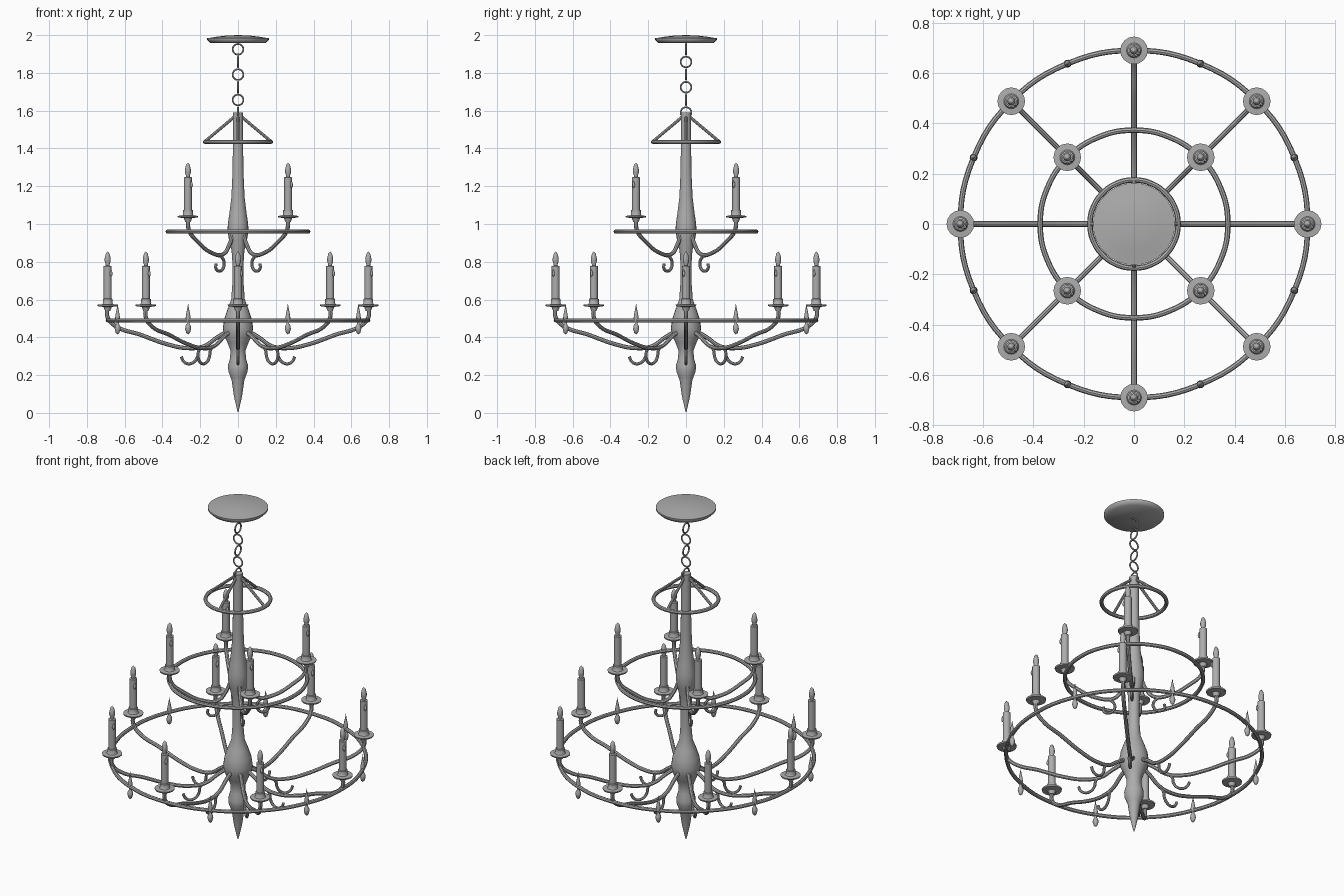
import bpy, math
from mathutils import Vector

if "Cube" in bpy.data.objects:
    bpy.data.objects.remove(bpy.data.objects["Cube"])

metal = bpy.data.materials.new("grey metal")
metal.diffuse_color = (0.42, 0.42, 0.42, 1)
metal.use_nodes = True
metal.node_tree.nodes["Principled BSDF"].inputs["Base Color"].default_value = metal.diffuse_color


def add(name, mesh, loc=(0, 0, 0), angle=0.0):
    ob = bpy.data.objects.new(name, mesh)
    bpy.context.collection.objects.link(ob)
    ob.location, ob.rotation_euler = loc, (0, 0, angle)
    return ob


def finish(mesh, sharp=40):
    """Give the mesh its colour and smooth shading with crisp edges."""
    mesh.materials.clear()
    mesh.materials.append(metal)
    mesh.shade_smooth()
    mesh.set_sharp_from_angle(angle=math.radians(sharp))
    return mesh


def lathe(name, profile, n=24, sharp=40):
    """Revolve (radius, height) points about z."""
    verts, faces = [], []
    for r, z in profile:
        for i in range(n):
            a = 2 * math.pi * i / n
            verts.append((r * math.cos(a), r * math.sin(a), z))
    for k in range(len(profile) - 1):
        for i in range(n):
            j = (i + 1) % n
            faces.append((k * n + i, k * n + j, (k + 1) * n + j, (k + 1) * n + i))
    mesh = bpy.data.meshes.new(name)
    mesh.from_pydata(verts, [], faces)
    import bmesh
    bm = bmesh.new()
    bm.from_mesh(mesh)
    bmesh.ops.remove_doubles(bm, verts=bm.verts, dist=1e-5)
    bmesh.ops.recalc_face_normals(bm, faces=bm.faces)
    bm.to_mesh(mesh)
    bm.free()
    return finish(mesh, sharp)


def tube(name, points, radius, closed=False):
    """Sweep a round bar through (x, y, z) points."""
    cu = bpy.data.curves.new(name, 'CURVE')
    cu.dimensions, cu.bevel_depth, cu.bevel_resolution = '3D', radius, 2
    cu.resolution_u, cu.use_fill_caps = 6, True
    sp = cu.splines.new('BEZIER')
    sp.bezier_points.add(len(points) - 1)
    sp.use_cyclic_u = closed
    for bp, p in zip(sp.bezier_points, points):
        bp.co = p
        bp.handle_left_type = bp.handle_right_type = 'AUTO'
    tmp = bpy.data.objects.new("tmp", cu)
    bpy.context.collection.objects.link(tmp)
    dg = bpy.context.evaluated_depsgraph_get()
    mesh = bpy.data.meshes.new_from_object(tmp.evaluated_get(dg))
    mesh.name = name
    bpy.data.objects.remove(tmp)
    return finish(mesh)


def hoop(name, radius, thickness, n=12):
    pts = [(radius * math.cos(2 * math.pi * i / n),
            radius * math.sin(2 * math.pi * i / n), 0) for i in range(n)]
    return tube(name, pts, thickness, True)


def flat(points):
    return [(r, 0, z) for r, z in points]


def polar(r, a, z):
    return (r * math.cos(a), r * math.sin(a), z)


# Ceiling canopy
add("ceiling_canopy", lathe("ceiling_canopy", [
    (0, 1.957), (.145, 1.957), (.163, 1.975), (.163, 1.984), (.145, 1.986),
    (.11, 1.992), (.06, 1.998), (0, 2.0)], 40, 50))

# Chain of alternating round links
link = hoop("chain_link", .028, .0045, 10)
for i in range(6):
    ob = add("chain_link", link, (0, 0, 1.925 - .067 * i))
    ob.rotation_euler = (math.pi / 2, 0, (i % 2) * math.pi / 2)

# Turned central column with pointed finial
add("central_column", lathe("central_column", [
    (0, 1.59), (.026, 1.59), (.027, 1.4), (.030, 1.25), (.035, 1.14), (.045, 1.06),
    (.054, 1.0), (.055, .96), (.047, .91), (.034, .86), (.030, .80), (.030, .68),
    (.036, .60), (.055, .55), (.072, .50), (.080, .45), (.074, .41), (.055, .37),
    (.040, .33), (.042, .29), (.053, .25), (.051, .22), (.038, .185), (.034, .175),
    (.022, .09), (.006, .02), (0, 0)], 24, 60))

# Three hoops
for name, r, z in (("top_hoop", .175, 1.435), ("upper_hoop", .373, .96),
                   ("lower_hoop", .69, .49)):
    add(name, hoop(name, r, .011, 16), (0, 0, z))

# Slanted struts of the top hoop
strut = tube("top_strut", flat([(.01, 1.575), (.175, 1.437)]), .008)
for i in range(4):
    add("top_strut", strut, angle=i * math.pi / 2)

# Candle with drip pan, cup and flame bulb; origin at the pan underside
candle = lathe("candle", [
    (0, -.025), (.014, -.025), (.022, -.004), (.053, 0), (.055, .008), (.030, .010),
    (.026, .015), (.026, .038), (.021, .040), (.021, .212), (.011, .214), (.011, .222),
    (.016, .238), (.016, .252), (.010, .278), (0, .29)], 16)
drip = lathe("wax_drip", [(0, -.02), (.006, -.014), (.008, -.004), (.006, .008), (0, .02)], 8, 80)

# Arms and hooks for both tiers
upper_arm = tube("upper_arm", flat([
    (.375, 1.03), (.368, .97), (.30, .905), (.19, .845), (.11, .84), (.065, .89), (.04, .95)]), .011)
upper_hook = tube("upper_hook", flat([
    (.135, .838), (.105, .80), (.112, .765), (.14, .75), (.165, .765), (.165, .79)]), .008)
lower_arm = tube("lower_arm", flat([
    (.69, .565), (.69, .505), (.64, .455), (.52, .415), (.38, .365), (.27, .343),
    (.18, .353), (.11, .40), (.06, .43)]), .011)
lower_hook = tube("lower_hook", flat([
    (.17, .358), (.205, .335), (.215, .295), (.235, .268), (.265, .26), (.29, .275), (.30, .298)]), .008)

for tier, count, start, r, z, arm, hook in (
        ("upper", 4, math.pi / 4, .375, 1.035, upper_arm, upper_hook),
        ("lower", 8, 0, .69, .565, lower_arm, lower_hook)):
    for i in range(count):
        a = start + 2 * math.pi * i / count
        add(tier + "_arm", arm, angle=a)
        add(tier + "_hook", hook, angle=a)
        add(tier + "_candle", candle, polar(r, a, z), a)
        add(tier + "_wax_drip", drip, Vector(polar(r, a, z + .175)) + Vector((.018, -.012, 0)))

# Spike and hanging drop between the lower candles
spike = lathe("hoop_spike", [(0, 0), (.012, 0), (.013, .015), (.010, .035), (.004, .065), (0, .09)], 10)
drop = lathe("hanging_drop", [(0, -.075), (.010, -.066), (.016, -.045), (.014, -.03),
                              (.007, -.018), (.007, 0), (0, 0)], 10)
for i in range(8):
    a = math.pi / 8 + i * math.pi / 4
    add("hoop_spike", spike, polar(.69, a, .49), a)
    add("hanging_drop", drop, polar(.69, a, .49), a)
